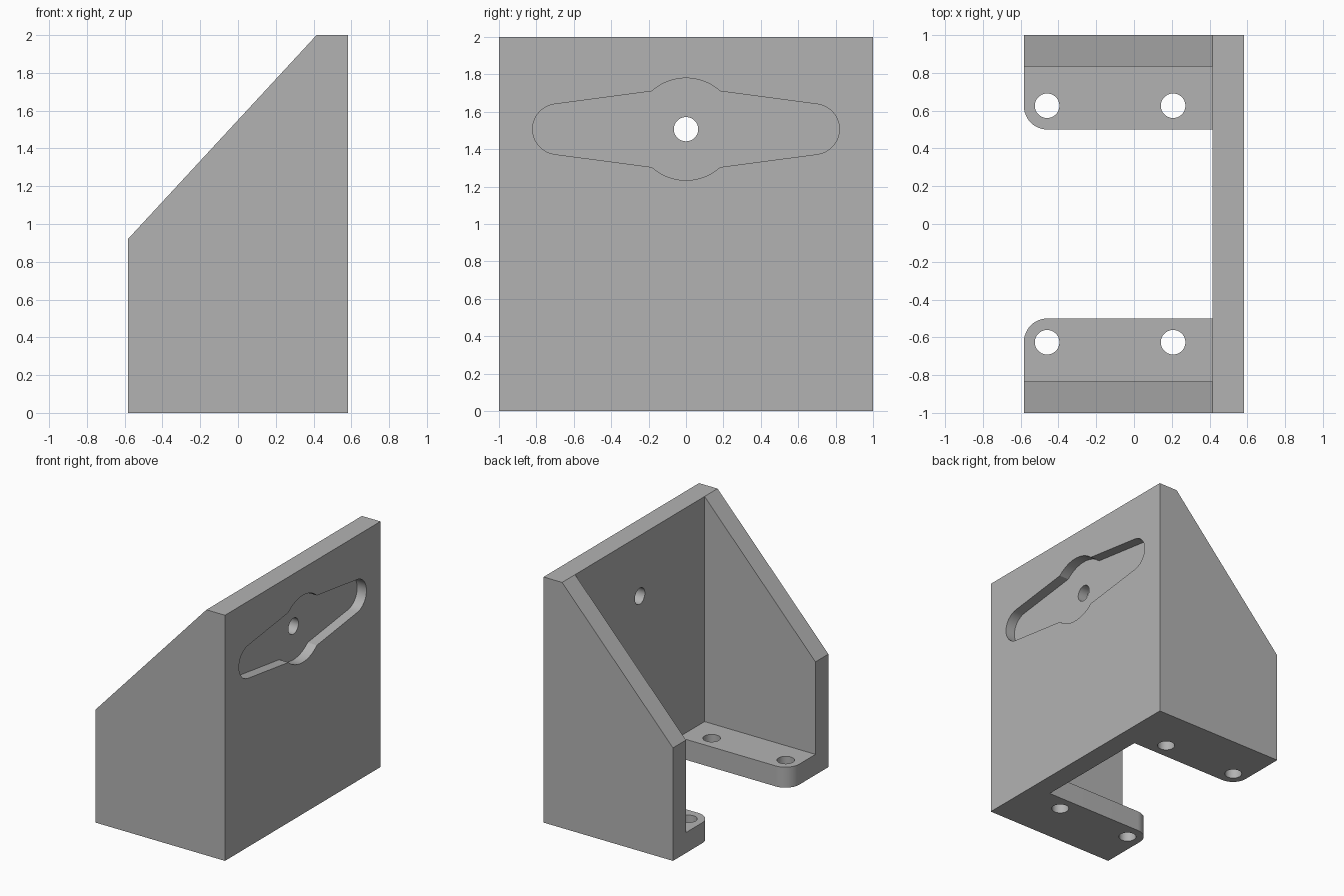
import bpy, bmesh
from math import cos, sin, pi, radians, asin
from mathutils import Vector

cube = bpy.data.objects.get("Cube")
if cube:
    bpy.data.objects.remove(cube, do_unlink=True)

# Main dimensions
HALF_X, HALF_Y, HEIGHT = 0.583, 1.0, 2.0
WALL = 0.167
PLATE_X = HALF_X - WALL      # inner face of the mounting plate
FLANGE_Y = 0.5               # inner edge of the foot flanges
HOLE_R = 0.065
SLOT_Z = 1.507

grey = bpy.data.materials.new("plain grey")
grey.use_nodes = True
colour = (0.45, 0.45, 0.45, 1)
grey.diffuse_color = colour
grey.node_tree.nodes["Principled BSDF"].inputs["Base Color"].default_value = colour


def prism(name, outline, axis, start, end):
    """Extrude a closed 2D outline along x, y or z."""
    place = {"x": lambda a, b: (start, a, b),
             "y": lambda a, b: (a, start, b),
             "z": lambda a, b: (a, b, start)}[axis]
    bm = bmesh.new()
    face = bm.faces.new([bm.verts.new(place(a, b)) for a, b in outline])
    shift = Vector([(end - start) * (axis == k) for k in "xyz"])
    result = bmesh.ops.extrude_face_region(bm, geom=[face])
    moved = [g for g in result["geom"] if isinstance(g, bmesh.types.BMVert)]
    bmesh.ops.translate(bm, verts=moved, vec=shift)
    bmesh.ops.recalc_face_normals(bm, faces=bm.faces)
    mesh = bpy.data.meshes.new(name)
    bm.to_mesh(mesh)
    bm.free()
    mesh.materials.append(grey)
    obj = bpy.data.objects.new(name, mesh)
    bpy.context.collection.objects.link(obj)
    return obj


def arc(cx, cy, r, a0, a1, n):
    return [(cx + r * cos(a0 + (a1 - a0) * i / n),
             cy + r * sin(a0 + (a1 - a0) * i / n)) for i in range(n + 1)]


def circle(cx, cy, r):
    return arc(cx, cy, r, 0, 2 * pi, 48)[:-1]


# Solid body with sloped cheeks
bracket = prism("bracket", [(-HALF_X, 0), (HALF_X, 0), (HALF_X, HEIGHT),
                            (PLATE_X, HEIGHT), (-HALF_X, 0.92)],
                "y", -HALF_Y, HALF_Y)

# Space between the cheeks, above the flanges
side = HALF_Y - WALL
cutters = [prism("cheek_gap", [(-1, -side), (PLATE_X, -side),
                               (PLATE_X, side), (-1, side)], "z", WALL, 3)]

# Open floor between the flanges, with rounded flange corners
r = 0.125
edge = [(-1, FLANGE_Y + r)]
edge += arc(-HALF_X + r, FLANGE_Y + r, r, pi, 1.5 * pi, 12)
edge += [(PLATE_X, FLANGE_Y)]
cutters.append(prism("floor_gap", edge + [(x, -y) for x, y in reversed(edge)],
                     "z", -1, 1))

# Screw holes in the flanges
for x in (-0.46, 0.207):
    for y in (-0.626, 0.626):
        cutters.append(prism("screw_hole", circle(x, y, HOLE_R), "z", -0.5, 0.5))

# Recessed slot: round middle with tapered, round-ended arms
tilt = radians(8)
meet = asin(0.203 / 0.273)
right_end = arc(0.685, 0, 0.135, tilt - pi / 2, pi / 2 - tilt, 24)
top_bulge = arc(0, 0, 0.273, meet, pi - meet, 24)
half = right_end + top_bulge
slot = [(y, z + SLOT_Z) for y, z in half + [(-y, -z) for y, z in half]]
cutters.append(prism("slot_recess", slot, "x", HALF_X - WALL / 2, 1))
cutters.append(prism("plate_hole", circle(0, SLOT_Z, HOLE_R), "x", 0, 1))

# Cut everything out of the body
for cutter in cutters:
    cutter.hide_render = True
    mod = bracket.modifiers.new(cutter.name, "BOOLEAN")
    mod.operation = "DIFFERENCE"
    mod.solver = "EXACT"
    mod.object = cutter

bpy.context.view_layer.update()
evaluated = bracket.evaluated_get(bpy.context.evaluated_depsgraph_get())
mesh = bpy.data.meshes.new_from_object(evaluated)
bracket.modifiers.clear()
bracket.data = mesh
for cutter in cutters:
    bpy.data.objects.remove(cutter, do_unlink=True)

# Smooth the round walls, keep the edges sharp
bpy.ops.object.select_all(action="DESELECT")
bracket.select_set(True)
bpy.context.view_layer.objects.active = bracket
bpy.ops.object.shade_smooth_by_angle(angle=radians(20))
